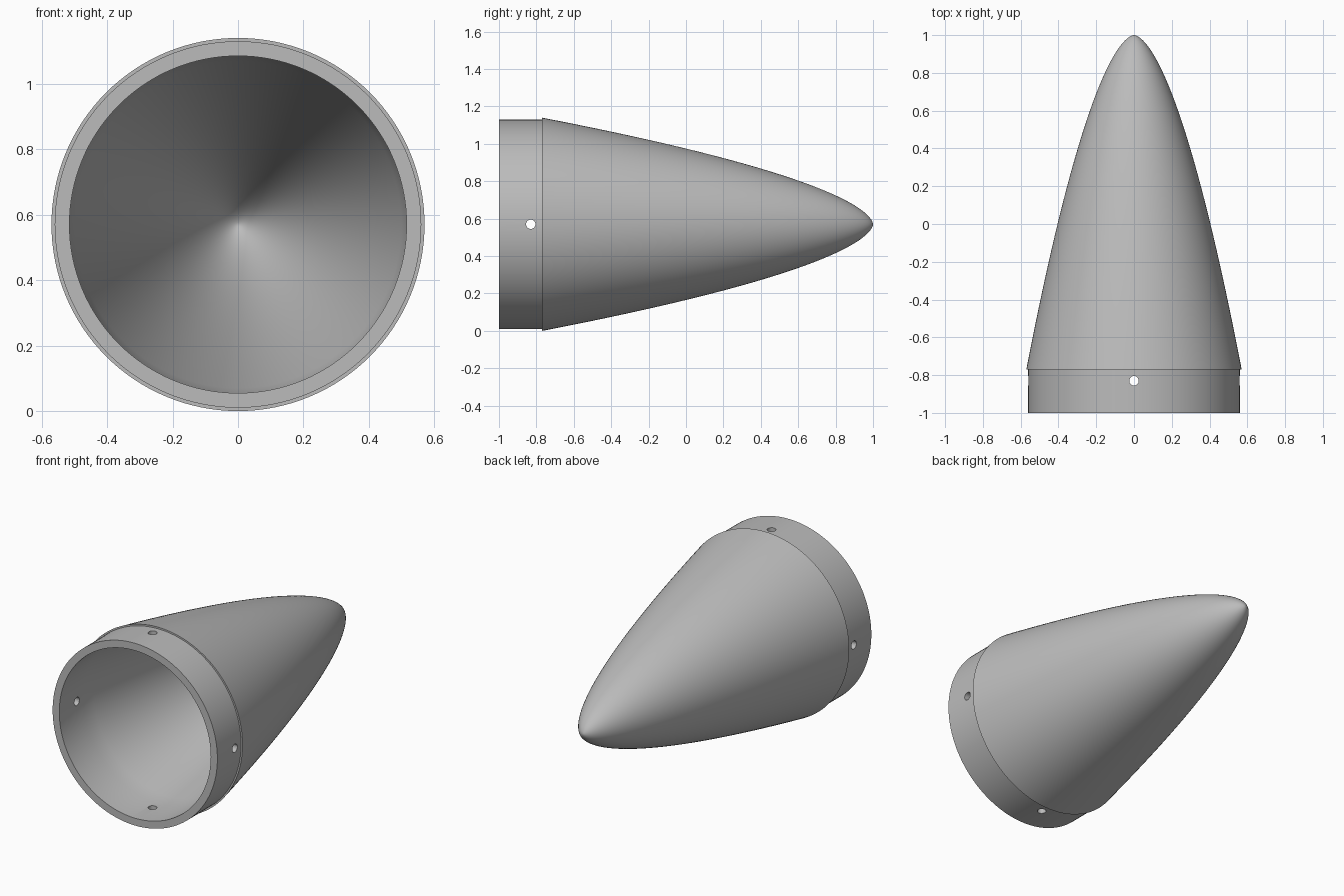
import bpy, bmesh, math
from mathutils import Vector, Matrix

if "Cube" in bpy.data.objects:
    bpy.data.objects.remove(bpy.data.objects["Cube"], do_unlink=True)

AXIS_Z = 0.57
BASE, SHOULDER, TIP = -1.0, -0.77, 1.0
R_CONE, R_COLLAR, R_BORE = 0.57, 0.56, 0.515
HOLE_Y, HOLE_R = -0.83, 0.025
STEPS, SEGMENTS = 40, 128

grey = bpy.data.materials.new("light_grey")
grey.use_nodes = True
colour = (0.5, 0.5, 0.5, 1)
grey.diffuse_color = colour
grey.node_tree.nodes["Principled BSDF"].inputs["Base Color"].default_value = colour


def ogive(radius, tip):
    """Blunt power curve from the tip to the shoulder."""
    ts = [(i / STEPS) ** 2 for i in range(STEPS + 1)]
    return [(radius * t ** 0.6, tip + (SHOULDER - tip) * t) for t in ts]


# Hollow shell: outer skin, stepped collar, then the bore back to the inner tip
profile = ogive(R_CONE, TIP)
profile += [(R_COLLAR, SHOULDER), (R_COLLAR, BASE), (R_BORE, BASE)]
profile += reversed(ogive(R_BORE, TIP - 0.08))

bm = bmesh.new()
verts = [bm.verts.new((r, y, AXIS_Z)) for r, y in profile]
edges = [bm.edges.new(pair) for pair in zip(verts, verts[1:])]
bmesh.ops.spin(bm, geom=verts + edges, cent=(0, 0, AXIS_Z), axis=(0, 1, 0),
               angle=math.tau, steps=SEGMENTS, use_duplicate=False)
bmesh.ops.remove_doubles(bm, verts=bm.verts, dist=0.00005)
bmesh.ops.recalc_face_normals(bm, faces=bm.faces)
mesh = bpy.data.meshes.new("nose_cone_shell")
bm.to_mesh(mesh)
bm.free()
mesh.materials.append(grey)
shell = bpy.data.objects.new("nose_cone_shell", mesh)
bpy.context.collection.objects.link(shell)

# Four radial screw holes through the collar
bm = bmesh.new()
for k in range(4):
    turn = Matrix.Rotation(k * math.pi / 2, 4, 'Y')
    place = Matrix.Translation((0, HOLE_Y, AXIS_Z)) @ turn @ Matrix.Translation((0, 0, 0.54))
    bmesh.ops.create_cone(bm, cap_ends=True, segments=32, radius1=HOLE_R,
                          radius2=HOLE_R, depth=0.2, matrix=place)
cut_mesh = bpy.data.meshes.new("hole_cutter")
bm.to_mesh(cut_mesh)
bm.free()
cut_mesh.materials.append(grey)
cutter = bpy.data.objects.new("hole_cutter", cut_mesh)
bpy.context.collection.objects.link(cutter)
cutter.hide_render = True

bpy.ops.object.select_all(action='DESELECT')
shell.select_set(True)
bpy.context.view_layer.objects.active = shell
drill = shell.modifiers.new("screw_holes", 'BOOLEAN')
drill.operation = 'DIFFERENCE'
drill.solver = 'EXACT'
drill.object = cutter
bpy.ops.object.modifier_apply(modifier=drill.name)
bpy.data.objects.remove(cutter, do_unlink=True)
bpy.ops.object.shade_smooth_by_angle(angle=math.radians(12))
